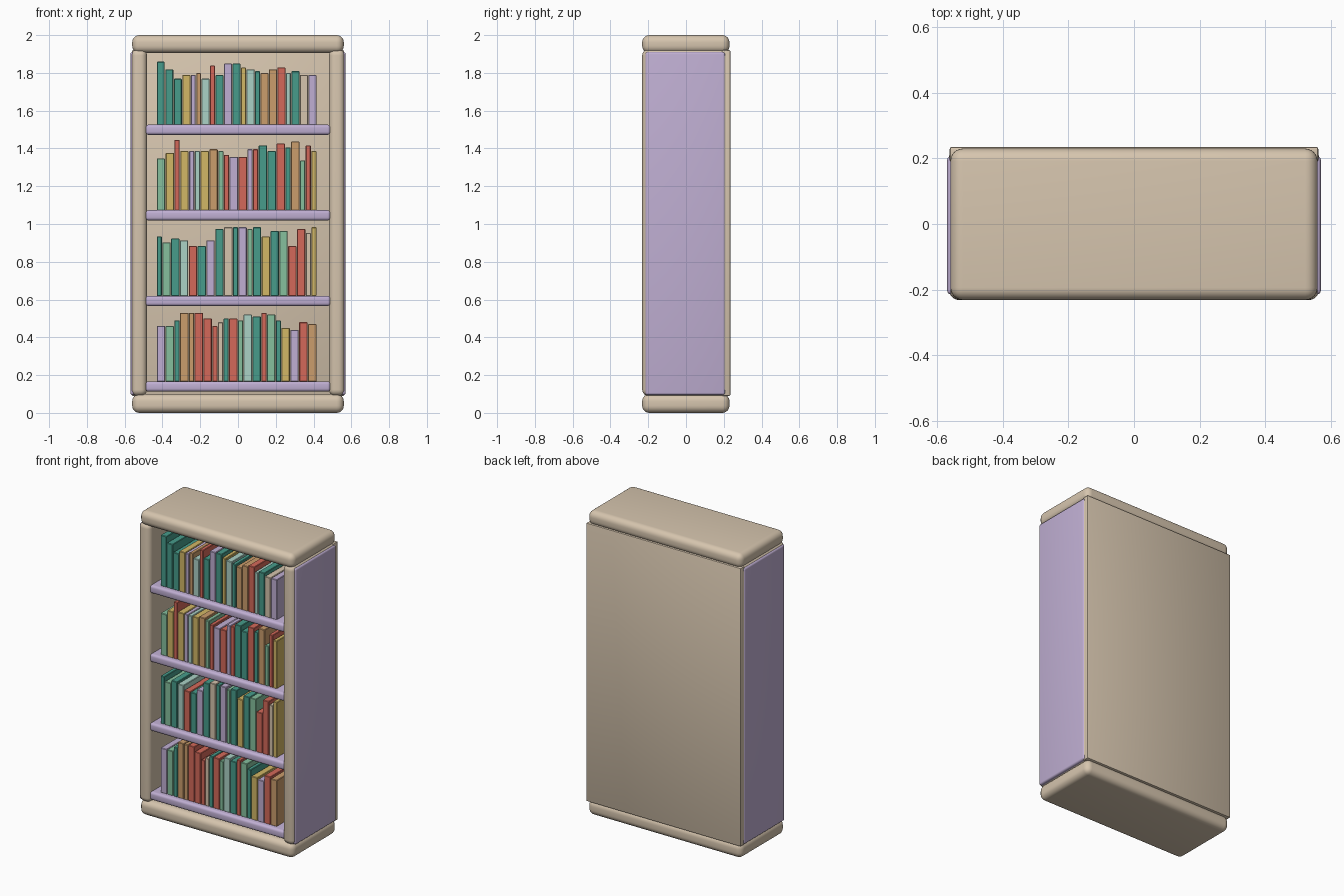
import bpy
import bmesh
from math import radians
from mathutils import Vector

if "Cube" in bpy.data.objects:
    bpy.data.objects.remove(bpy.data.objects["Cube"], do_unlink=True)


def srgb_to_linear(hex_code):
    values = [int(hex_code[i:i + 2], 16) / 255 for i in (0, 2, 4)]
    return [v / 12.92 if v <= 0.04045 else ((v + 0.055) / 1.055) ** 2.4 for v in values] + [1]


def make_material(name, hex_code):
    mat = bpy.data.materials.new(name)
    mat.use_nodes = True
    colour = srgb_to_linear(hex_code)
    mat.diffuse_color = colour
    mat.node_tree.nodes["Principled BSDF"].inputs["Base Color"].default_value = colour
    return mat


cream = make_material("cream", "D6C5AE")
lavender = make_material("lavender", "C0AFD3")
book_colours = {
    "c": cream,
    "l": lavender,
    "t": make_material("teal", "479C8B"),
    "g": make_material("leaf_green", "86C09E"),
    "m": make_material("pale_mint", "ABD2C6"),
    "y": make_material("gold", "D2B766"),
    "o": make_material("tan_orange", "CB9D6C"),
    "r": make_material("coral", "D4695A"),
}


def rounded_box(name, low, high, radius, mat, segments=4):
    """Box between two corners with all edges rounded."""
    low, high = Vector(low), Vector(high)
    bm = bmesh.new()
    bmesh.ops.create_cube(bm, size=1)
    for v in bm.verts:
        v.co = Vector(a * b for a, b in zip(v.co, high - low))
    bmesh.ops.bevel(bm, geom=bm.edges[:], offset=radius, segments=segments,
                    profile=0.5, affect="EDGES")
    mesh = bpy.data.meshes.new(name)
    bm.to_mesh(mesh)
    bm.free()
    mesh.materials.append(mat)
    obj = bpy.data.objects.new(name, mesh)
    obj.location = (low + high) / 2
    bpy.context.collection.objects.link(obj)
    bpy.ops.object.select_all(action="DESELECT")
    obj.select_set(True)
    bpy.context.view_layer.objects.active = obj
    bpy.ops.object.shade_smooth_by_angle(angle=radians(35))
    return obj


# Thick cushioned top and base
for name, bottom, top in (("base_slab", 0, 0.1), ("top_slab", 1.905, 2)):
    rounded_box(name, (-0.56, -0.232, bottom), (0.56, 0.23, top), 0.038, cream, 6)

# Side walls with a raised coloured panel on the outside
for side, sign in (("left", 1), ("right", -1)):
    xs = sorted((sign * 0.482, sign * 0.565))
    rounded_box(side + "_wall", (xs[0], -0.232, 0.09), (xs[1], 0.232, 1.925), 0.033, cream, 6)
    xs = sorted((sign * 0.53, sign * 0.57))
    rounded_box(side + "_panel", (xs[0], -0.215, 0.095), (xs[1], 0.207, 1.91), 0.012, lavender)

# Back board
rounded_box("back_board", (-0.562, 0.19, 0.09), (0.562, 0.235, 1.92), 0.006, cream, 2)

# Shelves, lowest first
shelf_tops = (0.167, 0.62, 1.073, 1.526)
for i, top in enumerate(shelf_tops):
    rounded_box(f"shelf_{i + 1}", (-0.49, -0.222, top - 0.054), (0.49, 0.2, top), 0.016, lavender)

# Books per shelf: a colour letter each (capital = thick), and heights in hundredths
rows = (
    ("LGtOoRRrctRgMTrGtYLRO",
     (29, 29, 32, 36, 36, 36, 33, 29, 31, 33, 33, 32, 35, 34, 36, 35, 32, 28, 27, 31, 30)),
    ("tGTMRTLTCtLgTYTGRRcy",
     (31, 28, 30, 29, 26, 26, 29, 35, 36, 36, 36, 35, 36, 31, 34, 34, 26, 35, 33, 36)),
    ("GYrYlmYOgrLRlrTTRtOgry",
     (27, 30, 37, 31, 31, 31, 31, 32, 31, 29, 28, 28, 32, 32, 34, 31, 35, 33, 36, 26, 34, 31)),
    ("TTTYloMrTLTyMtOORmTCL",
     (33, 29, 24, 26, 26, 27, 24, 31, 26, 32, 32, 30, 29, 28, 27, 29, 30, 27, 28, 26, 26)),
)
start, end, gap = -0.43, 0.418, 0.003
for row, (letters, heights) in enumerate(rows):
    thickness = [1 if c.isupper() else 0.63 for c in letters]
    unit = (end - start) / sum(thickness)
    x, z = start, shelf_tops[row]
    for n, (c, t, h) in enumerate(zip(letters, thickness, heights)):
        rounded_box(f"book_{row + 1}_{n + 1}", (x, -0.19, z - 0.002),
                    (x + t * unit - gap, 0.09, z + h / 100 + 0.003),
                    0.003, book_colours[c.lower()], 1)
        x += t * unit
